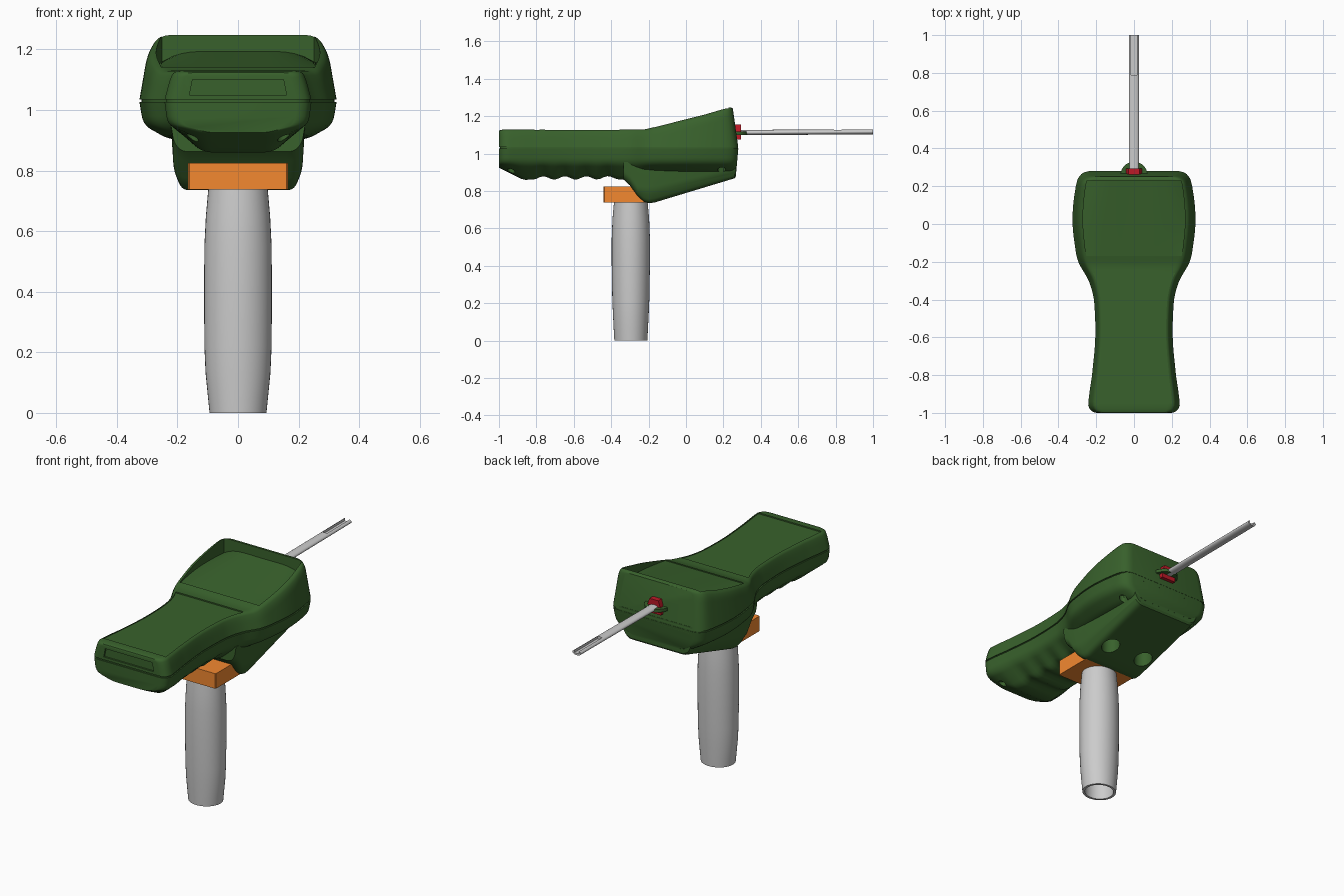
import bpy, bmesh, math
from mathutils import Vector

if "Cube" in bpy.data.objects:
    bpy.data.objects.remove(bpy.data.objects["Cube"])

def material(name, rgb):
    m = bpy.data.materials.new(name)
    m.diffuse_color = (*rgb, 1)
    m.use_nodes = True
    m.node_tree.nodes["Principled BSDF"].inputs["Base Color"].default_value = m.diffuse_color
    return m

GREEN = material("green", (0.04, 0.12, 0.025))
ORANGE = material("orange", (0.9, 0.25, 0.03))
RED = material("red", (0.5, 0.01, 0.02))

def smooth(ob, angle=32):
    bpy.ops.object.select_all(action='DESELECT')
    ob.select_set(True)
    bpy.context.view_layer.objects.active = ob
    bpy.ops.object.shade_smooth_by_angle(angle=math.radians(angle))

def loft(name, rings, mat=None):
    """Skin equal-length closed rings and cap both ends."""
    bm = bmesh.new()
    vs = [[bm.verts.new(p) for p in r] for r in rings]
    n = len(rings[0])
    for a, b in zip(vs, vs[1:]):
        for i in range(n):
            j = (i + 1) % n
            bm.faces.new((a[i], a[j], b[j], b[i]))
    bm.faces.new(vs[0])
    bm.faces.new(vs[-1])
    bmesh.ops.recalc_face_normals(bm, faces=bm.faces)
    me = bpy.data.meshes.new(name)
    bm.to_mesh(me)
    bm.free()
    ob = bpy.data.objects.new(name, me)
    bpy.context.collection.objects.link(ob)
    if mat:
        me.materials.append(mat)
    smooth(ob)
    return ob

def cut(ob, cutter):
    mod = ob.modifiers.new("cut", 'BOOLEAN')
    mod.operation, mod.solver, mod.object = 'DIFFERENCE', 'EXACT', cutter
    bpy.ops.object.select_all(action='DESELECT')
    bpy.context.view_layer.objects.active = ob
    ob.select_set(True)
    bpy.ops.object.modifier_apply(modifier=mod.name)
    bpy.data.objects.remove(cutter)
    smooth(ob)

def lerp_keys(keys, y, ease=False):
    if y <= keys[0][0]:
        return keys[0][1]
    for i, ((a, u), (b, v)) in enumerate(zip(keys, keys[1:])):
        if y <= b:
            t = (y - a) / (b - a)
            if not ease:
                return u + (v - u) * t
            p = keys[max(i - 1, 0)][1]
            q = keys[min(i + 2, len(keys) - 1)][1]
            return 0.5 * (2*u + (v-p)*t + (2*p-5*u+4*v-q)*t*t + (3*u-p-3*v+q)*t**3)
    return keys[-1][1]

def disc(x, y, z0, z1, r, name="cutter", mat=None, n=24):
    ring = [(x + r*math.cos(a), y + r*math.sin(a)) for a in [math.tau*i/n for i in range(n)]]
    return loft(name, [[(*p, z) for p in ring] for z in (z0, z1)], mat)

def section(p0, p1, p2, r):
    """Mirrored ring in xz from seam, shoulder and cap corners, rounded."""
    pts = [Vector(p) for p in (p0, p1, p2, (0, p2[1]))]
    half = [pts[0]]
    for a, b, c in zip(pts, pts[1:], pts[2:]):
        s = b + (a - b).normalized() * min(r, 0.45 * (a - b).length)
        e = b + (c - b).normalized() * min(r, 0.45 * (c - b).length)
        for i in range(6):
            t = i / 5
            half.append(s*(1-t)**2 + b*2*t*(1-t) + e*t*t)
    return [(p.x, p.y) for p in half] + [(-p.x, p.y) for p in reversed(half)]

# Housing outline and profiles
WIDTH = [(-1, .245), (-.93, .24), (-.8, .222), (-.6, .205), (-.4, .212), (-.3, .24),
         (-.2, .295), (-.1, .315), (0, .325), (.1, .322), (.2, .308), (.28, .29)]
TOP = [(-1, 1.13), (-.215, 1.13), (-.19, 1.137), (.25, 1.248), (.28, 1.25)]
BOTTOM = [(-1, .925), (-.87, .86), (-.33, .862), (-.2, .905), (.28, .9)]
STATIONS = [-1, -.998, -.99, -.98, -.96, -.94] + [-.92 + .02*i for i in range(59)] \
    + [.255, .265, .274, .28]

def inset(y, r=.05):
    d = min(y + 1, .28 - y)
    return 0 if d >= r else r - math.sqrt(max(0, r*r - (r - d)**2))

def half_width(y):
    return lerp_keys(WIDTH, y, True) - inset(y)

def lean(y, z):
    """Tilt of the rear end wall."""
    k = max(0, min(1, (y - .1) / .18))
    return y + k * (-.14 * max(0, z - 1.03) - .09 * max(0, 1.03 - z))

def upper_ring(y):
    w, z = half_width(y), lerp_keys(TOP, y) - inset(y) * .2
    pts = section((w, 1.034), (w*.93, z - .03), (w*.87, z), .03)
    return [(x, lean(y, q), q) for x, q in pts]

def lower_ring(y):
    w, z = half_width(y), lerp_keys(BOTTOM, y)
    if -.82 < y < -.36:                       # finger scallops
        z += .009 * (1 - math.cos((y + .82) / .46 * 4 * math.tau))
    k = lerp_keys([(-.36, .5), (-.2, .7)], y)
    pts = section((w, 1.026), (w*.96, .95), (w*k, z), .03)
    return [(x, lean(y, q), q) for x, q in pts]

upper = loft("upper_shell", [upper_ring(y) for y in STATIONS], GREEN)
lower = loft("lower_shell", [lower_ring(y) for y in STATIONS], GREEN)
loft("seam_core", [[(s * (half_width(y) - .007), y*.994, z) for s, z in
     ((1, 1.01), (1, 1.05), (-1, 1.05), (-1, 1.01))] for y in STATIONS], GREEN)

# Recesses in the top: curved display well and flat grip panel
def well(y0, y1, ratio, depth, wave):
    rings = []
    for i in range(17):
        t = i / 16
        y = y0 + (y1 - y0) * t
        w = half_width(y) * ratio
        z = lerp_keys(TOP, y) - depth[0] - (depth[1] - depth[0]) * t
        floor = []
        for j in range(17):
            u = j / 8 - 1
            floor.append((u*w, y, z - wave*t*(u**4 * 1.6 - .5*u*u)))
        rings.append(floor + [(w, y, 1.4), (-w, y, 1.4)])
    return loft("cutter", rings)

cut(upper, well(-.17, .228, .83, (.006, .05), .03))
cut(upper, well(-.95, -.26, .83, (.007, .007), 0))

# Shallow pocket in the front end
cut(upper, loft("cutter", [[(x, y, z) for x, z in
    ((-.16, 1.05), (.16, 1.05), (.15, 1.1), (-.15, 1.1))] for y in (-1.1, -.99)]))

# Screw holes underneath
for s in (1, -1):
    cut(lower, disc(s*.235, .19, .8, .945, .022))
    cut(lower, disc(s*.15, -.935, .8, .93, .02))

# Keel under the head that meets the clamp
KEEL = [(-.335, .862), (-.3, .83), (-.26, .775), (-.225, .742), (-.2, .735),
        (-.17, .738), (.26, .868), (.268, .88)]
keel = loft("keel", [[(x, y, z) for x, z in
    section((.222, .955), (.212, max(b + .03, .8)), (.185, b), .025)] for y, b in KEEL], GREEN)
for s in (1, -1):
    cut(keel, disc(s*.115, -.06, .6, .84, .05))

# Clamp plate
plan = [(-.165, -.435), (-.16, -.44), (.16, -.44), (.165, -.435), (.165, -.19), (-.165, -.19)]
loft("clamp_plate", [[(*p, z) for p in plan] for z in (.738, .825)], ORANGE)

# Hollow handle: inner bore first, then the outside
HANDLE = [(.4, .08, .075), (0, .08, .075), (0, .094, .088), (.05, .099, .091), (.13, .107, .095),
          (.22, .111, .099), (.4, .112, .102), (.55, .111, .102), (.65, .106, .098), (.74, .098, .09)]
loft("handle", [[(rx*math.cos(math.tau*i/40), -.295 + ry*math.sin(math.tau*i/40), z)
     for i in range(40)] for z, rx, ry in HANDLE])

# Probe rod with an open tip, its red socket and the ledge below it
rod = loft("probe_rod", [[(.027*math.cos(math.tau*i/24), y, zc + .014*math.sin(math.tau*i/24))
     for i in range(24)] for y, zc in ((.25, 1.112), (1, 1.117))])
cut(rod, loft("cutter", [[(x, y, z) for x, z in
    ((-.015, 1.114), (.015, 1.114), (.015, 1.2), (-.015, 1.2))] for y in (.79, 1.1)]))
loft("probe_socket", [[(x, y, z) for x, z in
     ((-.045, 1.075), (.045, 1.075), (.045, 1.11), (.028, 1.155), (-.028, 1.155), (-.045, 1.11))]
     for y in (.24, .294)], RED)
disc(0, .258, 1.1, 1.118, .072, "socket_ledge", GREEN)
